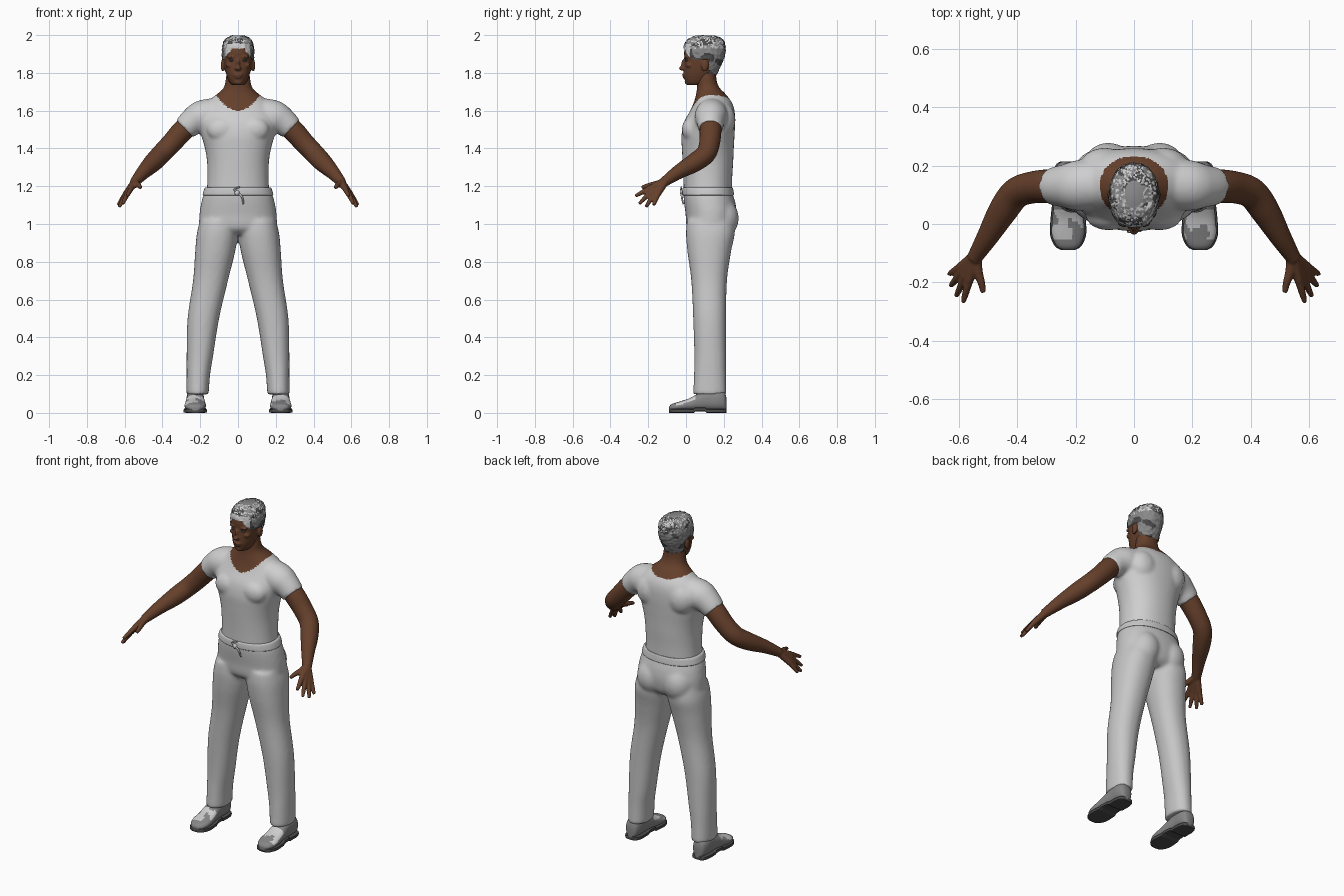
import bpy
import bmesh
import math
from mathutils import Vector, Matrix, noise

old = bpy.data.objects.get("Cube")
if old:
    bpy.data.objects.remove(old, do_unlink=True)


def material(name, r, g, b):
    mat = bpy.data.materials.new(name)
    mat.use_nodes = True
    mat.diffuse_color = (r, g, b, 1)
    shader = mat.node_tree.nodes["Principled BSDF"]
    shader.inputs["Base Color"].default_value = (r, g, b, 1)
    shader.inputs["Roughness"].default_value = 0.8
    return mat


SKIN = material("brown skin", 0.13, 0.05, 0.024)
SHIRT = material("shirt light grey", 0.62, 0.62, 0.62)
PANTS = material("trouser grey", 0.57, 0.57, 0.57)
SHOE = material("shoe grey", 0.24, 0.24, 0.24)
SOLE = material("dark grey", 0.07, 0.07, 0.07)
HAIR = material("hair grey", 0.25, 0.25, 0.25)
EYE = material("eye blue grey", 0.07, 0.09, 0.14)


def refine(rows, steps):
    """Catmull-Rom interpolation through rows of numbers."""
    out = []
    for i in range(len(rows) - 1):
        a, b, c, d = (rows[max(i - 1, 0)], rows[i], rows[i + 1],
                      rows[min(i + 2, len(rows) - 1)])
        for k in range(steps):
            t = k / steps
            out.append([0.5 * (2 * q + (r - p) * t + (2 * p - 5 * q + 4 * r - s) * t * t
                               + (3 * q - p - 3 * r + s) * t ** 3)
                        for p, q, r, s in zip(a, b, c, d)])
    return out + [list(rows[-1])]


def skin_rings(bm, rings):
    loops = [[bm.verts.new(p) for p in ring] for ring in rings]
    for lo, hi in zip(loops, loops[1:]):
        for i in range(len(lo)):
            j = (i + 1) % len(lo)
            bm.faces.new((lo[i], lo[j], hi[j], hi[i]))
    bm.faces.new(loops[0][::-1])
    bm.faces.new(loops[-1])


def oval(segs, power=2.0):
    for k in range(segs):
        c, s = math.cos(math.tau * k / segs), math.sin(math.tau * k / segs)
        yield (math.copysign(abs(c) ** (2 / power), c),
               math.copysign(abs(s) ** (2 / power), s))


def stack(bm, rows, power=2.2, segs=40, steps=5):
    """Horizontal ovals: height, left edge, right edge, front, back."""
    skin_rings(bm, [[((x0 + x1) / 2 + u * (x1 - x0) / 2,
                      (y0 + y1) / 2 + v * (y1 - y0) / 2, z) for u, v in oval(segs, power)]
                    for z, x0, x1, y0, y1 in refine(rows, steps)])


def centred(rows):
    return [(z, -w, w, y0, y1) for z, w, y0, y1 in rows]


def tube(bm, rows, side=1, segs=16, steps=5):
    """Round limb along points: x, y, z, radius."""
    rows = refine([(side * x, y, z, r) for x, y, z, r in rows], steps)
    pts = [Vector(r[:3]) for r in rows]
    rings = []
    for i, p in enumerate(pts):
        axis = (pts[min(i + 1, len(pts) - 1)] - pts[max(i - 1, 0)]).normalized()
        u = axis.cross(Vector((side, 0, 0.9))).normalized()
        v = axis.cross(u)
        rings.append([p + (u * a + v * b) * rows[i][3] for a, b in oval(segs)])
    skin_rings(bm, rings)


def blob(bm, centre, size):
    bmesh.ops.create_uvsphere(bm, u_segments=20, v_segments=12, radius=1,
                              matrix=Matrix.Translation(centre) @ Matrix.Diagonal((*size, 1)))


def finish(name, bm, mats, rule=None, voxel=0, relax=0):
    bmesh.ops.recalc_face_normals(bm, faces=bm.faces)
    mesh = bpy.data.meshes.new(name)
    bm.to_mesh(mesh)
    bm.free()
    ob = bpy.data.objects.new(name, mesh)
    bpy.context.collection.objects.link(ob)
    if voxel:
        rm = ob.modifiers.new("blend", "REMESH")
        rm.mode, rm.voxel_size = "VOXEL", voxel
        sm = ob.modifiers.new("relax", "SMOOTH")
        sm.factor, sm.iterations = 0.5, relax
        dg = bpy.context.evaluated_depsgraph_get()
        ob.data = bpy.data.meshes.new_from_object(ob.evaluated_get(dg))
        ob.modifiers.clear()
    ob.data.materials.clear()
    for m in mats:
        ob.data.materials.append(m)
    for poly in ob.data.polygons:
        poly.material_index = rule(poly.center, poly.normal) if rule else 0
    bpy.ops.object.select_all(action="DESELECT")
    ob.select_set(True)
    bpy.context.view_layer.objects.active = ob
    bpy.ops.object.shade_smooth_by_angle(angle=math.radians(50))
    return ob


# Shirt with sleeves, neck and scooped neckline
bm = bmesh.new()
stack(bm, centred([(1.17, .165, -.012, .243), (1.25, .162, -.014, .245), (1.33, .164, -.018, .25),
                   (1.40, .175, -.022, .253), (1.47, .195, -.024, .257), (1.54, .212, -.01, .26),
                   (1.60, .2, .022, .257), (1.645, .165, .042, .242), (1.69, .108, .054, .208),
                   (1.72, .077, .058, .178), (1.76, .066, .058, .162), (1.81, .06, .06, .16)]))
for s in (-1, 1):
    tube(bm, [(.1, .14, 1.585, .085), (.19, .132, 1.568, .087), (.24, .13, 1.542, .074),
              (.283, .129, 1.503, .064)], s, 28)
    blob(bm, (s * .085, .025, 1.5), (.08, .047, .065))
    blob(bm, (s * .1, .2, 1.55), (.085, .062, .09))


def neckline(c, n):
    if abs(c.x) > .125:
        return 0
    low, rise = (1.6, .09) if c.y < .13 else (1.66, .025)
    return int(c.z > low + rise * (c.x / .12) ** 2)


finish("shirt_and_neck", bm, [SHIRT, SKIN], neckline, .009, 7)

# Arms and hands
TIPS = [((.566, -.195, 1.188), (.586, -.268, 1.148)), ((.58, -.183, 1.173), (.61, -.248, 1.107)),
        ((.592, -.168, 1.16), (.629, -.212, 1.09)), ((.598, -.15, 1.155), (.635, -.172, 1.1))]
for s, label in ((1, "left"), (-1, "right")):
    bm = bmesh.new()
    tube(bm, [(.23, .13, 1.55, .056), (.29, .13, 1.497, .058), (.35, .125, 1.43, .055),
              (.405, .105, 1.372, .053), (.45, .045, 1.325, .05), (.5, -.04, 1.275, .038),
              (.54, -.105, 1.23, .028), (.55, -.12, 1.22, .026)], s, 24)
    for knuckle, tip in TIPS:
        k, t = Vector(knuckle), Vector(tip)
        tube(bm, [(.545, -.11, 1.225, .021), (*k, .016)], s, 12)
        tube(bm, [(*k, .015), (*k.lerp(t, .55), .0125), (*t, .009)], s, 12)
    tube(bm, [(.542, -.12, 1.22, .02), (.535, -.165, 1.21, .017), (.524, -.2, 1.203, .0135),
              (.517, -.235, 1.193, .01)], s, 12)
    finish(label + "_arm", bm, [SKIN], None, .005, 4)

# Trousers
bm = bmesh.new()
stack(bm, centred([(.945, .13, .04, .22), (.98, .2, .005, .255), (1.05, .204, -.002, .268),
                   (1.11, .195, -.01, .262), (1.15, .184, -.013, .25), (1.175, .172, -.012, .244)]))
for s in (-1, 1):
    leg = [(.098, .155, .273, .038, .215), (.2, .148, .272, .042, .212), (.3, .132, .272, .044, .212),
           (.5, .1, .267, .038, .212), (.7, .053, .238, .028, .217), (.85, .016, .227, .008, .238),
           (.95, .001, .218, 0, .258), (1.02, .01, .2, .005, .25)]
    stack(bm, [(z, min(s * a, s * b), max(s * a, s * b), f, k) for z, a, b, f, k in leg])
    blob(bm, (s * .088, .19, 1.03), (.09, .09, .105))
finish("trousers", bm, [PANTS], None, .01, 7)

# Waistband and tied drawstring
bm = bmesh.new()
stack(bm, centred([(1.152, .184, -.016, .252), (1.157, .187, -.02, .254), (1.172, .183, -.02, .252),
                   (1.188, .177, -.018, .249), (1.194, .171, -.014, .246)]), segs=64)
finish("waistband", bm, [PANTS])
bm = bmesh.new()
blob(bm, (-.005, -.022, 1.165), (.014, .01, .014))
tube(bm, [(0, -.024, 1.165, .005), (.022, -.022, 1.142, .005), (.028, -.014, 1.105, .004)], segs=8)
tube(bm, [(0, -.024, 1.165, .005), (-.02, -.026, 1.185, .005), (.01, -.024, 1.195, .004)], segs=8)
finish("drawstring", bm, [SHIRT])

# Shoes with soles and heels
SHAPE = [(-.089, .018, .034), (-.075, .04, .047), (-.035, .056, .06), (.02, .054, .078),
         (.07, .049, .106), (.12, .046, .124), (.17, .046, .124), (.203, .036, .11), (.214, .02, .08)]


def polish(c, n):
    return int(n.z > .45 and -.055 < c.y < .05 and noise.noise(c * 16) > -.12)


for s, label in ((1, "left"), (-1, "right")):
    bm = bmesh.new()
    skin_rings(bm, [[(s * (.226 + u * w), y, .012 + (h - .012) * (.5 + .5 * v))
                     for u, v in oval(32, 2.4)] for y, w, h in refine(SHAPE, 5)])
    finish(label + "_shoe", bm, [SHOE, SHIRT], polish)
    bm = bmesh.new()
    skin_rings(bm, [[(s * (.226 + u * (w + .006)), y, (.008 if .05 < y < .11 else 0) + .011 * (1 + v))
                     for u, v in oval(16, 6)] for y, w, h in refine(SHAPE, 5)])
    finish(label + "_sole", bm, [SOLE])

# Head with ears, nose, brows, lips and chin
HEAD = [(1.735, .03, .008, .09), (1.75, .045, -.002, .125), (1.785, .06, -.011, .15),
        (1.825, .07, -.01, .17), (1.87, .077, -.008, .19), (1.91, .079, -.01, .2),
        (1.95, .073, 0, .196), (1.975, .055, .025, .175), (1.988, .025, .06, .14)]
bm = bmesh.new()
stack(bm, centred(HEAD))
blob(bm, (0, -.018, 1.824), (.017, .02, .012))
blob(bm, (0, -.01, 1.846), (.01, .016, .028))
blob(bm, (0, -.009, 1.79), (.025, .012, .007))
blob(bm, (0, -.007, 1.778), (.021, .011, .007))
blob(bm, (0, .008, 1.752), (.024, .016, .016))
for s in (-1, 1):
    blob(bm, (s * .034, .003, 1.884), (.024, .014, .008))
    blob(bm, (s * .045, .02, 1.84), (.02, .02, .014))
    blob(bm, (s * .081, .1, 1.84), (.01, .02, .034))
finish("head", bm, [SKIN], None, .005, 4)
for s, label in ((1, "left"), (-1, "right")):
    bm = bmesh.new()
    blob(bm, (s * .032, .004, 1.866), (.015, .01, .006))
    finish(label + "_eye", bm, [EYE])

# Short patchy hair, trimmed along the hairline
bm = bmesh.new()
stack(bm, centred([(z + (.009 if z > 1.94 else 0), w + .006, f - .005, k + .009)
                   for z, w, f, k in HEAD]), segs=96, steps=8)


def below_hairline(c):
    if c.y < .04:
        line = 1.93 - .07 * max(0, (abs(c.x) - .03) / .05)
    elif c.y < .12:
        line = 1.868
    else:
        line = 1.765
    return c.z < line


bmesh.ops.delete(bm, geom=[f for f in bm.faces if below_hairline(f.calc_center_median())],
                 context="FACES")
for v in bm.verts:
    v.co += (v.co - Vector((0, .1, 1.88))).normalized() * .005 * noise.noise(v.co * 70)


def patches(c, n):
    fine, broad = noise.noise(c * 110), noise.noise(c * 17)
    if c.y < .02 and c.z < 1.955:
        return 1
    if c.z > 1.93 and fine > .12:
        return 1
    return 2 if broad > .22 else 0


finish("hair", bm, [HAIR, SHIRT, SOLE], patches)
